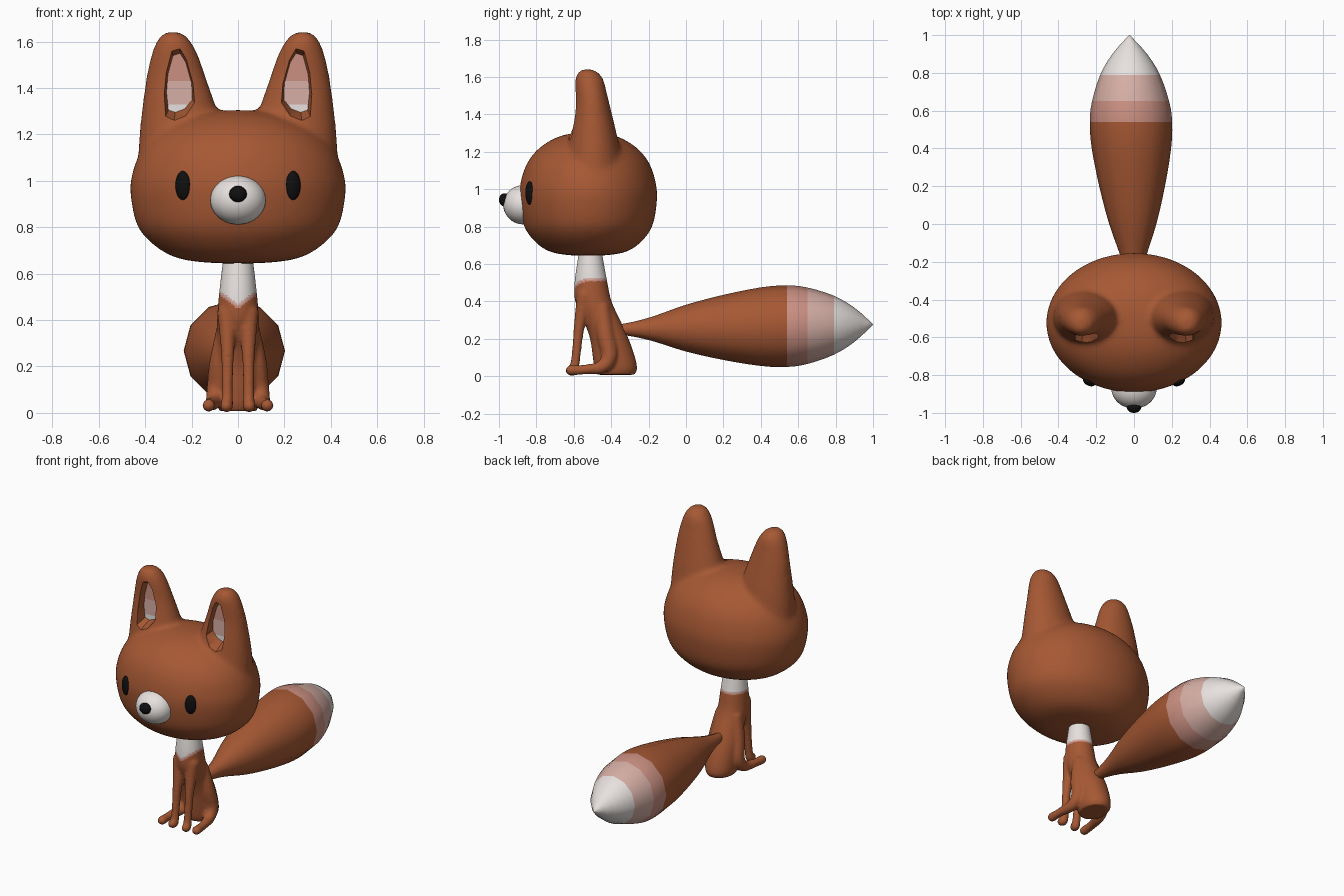
import bpy, bmesh, math
from mathutils import Vector, Matrix

if "Cube" in bpy.data.objects:
    bpy.data.objects.remove(bpy.data.objects["Cube"], do_unlink=True)


def material(name, rgb):
    m = bpy.data.materials.new(name)
    m.use_nodes = True
    m.diffuse_color = (*rgb, 1)
    m.node_tree.nodes["Principled BSDF"].inputs["Base Color"].default_value = (*rgb, 1)
    return m


RUST = material("rust fur", (0.38, 0.098, 0.034))
PINK = material("dusty pink", (0.60, 0.28, 0.225))
PALE = material("pale pink", (0.67, 0.43, 0.38))
WHITE = material("white fur", (0.80, 0.755, 0.73))
BLACK = material("black", (0.005, 0.005, 0.005))
FUR = [RUST, PINK, PALE, WHITE]


def make(name, bm, mats):
    bmesh.ops.recalc_face_normals(bm, faces=bm.faces)
    mesh = bpy.data.meshes.new(name)
    bm.to_mesh(mesh)
    bm.free()
    for m in mats:
        mesh.materials.append(m)
    mesh.polygons.foreach_set("use_smooth", [True] * len(mesh.polygons))
    ob = bpy.data.objects.new(name, mesh)
    bpy.context.collection.objects.link(ob)
    return ob


def activate(ob):
    bpy.ops.object.select_all(action='DESELECT')
    ob.select_set(True)
    bpy.context.view_layer.objects.active = ob


def spline(rows, steps):
    """Smooth curve through rows of numbers."""
    p = [Vector(r) for r in rows]
    p = [p[0]] + p + [p[-1]]
    out = []
    for a, b, c, d in zip(p, p[1:], p[2:], p[3:]):
        for i in range(steps):
            t = i / steps
            out.append(0.5 * (2 * b + (c - a) * t + (2 * a - 5 * b + 4 * c - d) * t * t
                              + (3 * b - a - 3 * c + d) * t ** 3))
    return out + [p[-1]]


def loft(bm, rows, sides=48, steps=5, upright=True):
    """Closed skin over elliptical rings given as x, y, z, width, depth."""
    rings = []
    for x, y, z, rx, ry in spline(rows, steps):
        ring = []
        for i in range(sides):
            a = math.tau * i / sides
            u, v = rx * math.cos(a), ry * math.sin(a)
            ring.append(bm.verts.new((x + u, y + v, z) if upright else (x + u, y, z + v)))
        rings.append(ring)
    for low, high in zip(rings, rings[1:]):
        for i in range(sides):
            j = (i + 1) % sides
            bm.faces.new((low[i], low[j], high[j], high[i]))
    bm.faces.new(rings[0][::-1])
    bm.faces.new(rings[-1])


def limb(bm, rows):
    """Row of overlapping balls along a path of x, y, z, radius."""
    for x, y, z, r in spline(rows, 8):
        bmesh.ops.create_icosphere(bm, subdivisions=2, radius=r,
                                   matrix=Matrix.Translation((x, y, z)))


def blend(ob, voxel, rounds):
    """Fuse overlapping shells and soften the joins."""
    activate(ob)
    mod = ob.modifiers.new("fuse", 'REMESH')
    mod.mode, mod.voxel_size, mod.use_smooth_shade = 'VOXEL', voxel, True
    bpy.ops.object.modifier_apply(modifier=mod.name)
    mod = ob.modifiers.new("soften", 'SMOOTH')
    mod.factor, mod.iterations = 0.5, rounds
    bpy.ops.object.modifier_apply(modifier=mod.name)


def ellipsoid(name, place, size, mat, turn=0):
    bm = bmesh.new()
    xf = (Matrix.Translation(place) @ Matrix.Rotation(turn, 4, 'Z')
          @ Matrix.Diagonal((*size, 1)))
    bmesh.ops.create_uvsphere(bm, u_segments=32, v_segments=20, radius=1, matrix=xf)
    return make(name, bm, [mat])


# Head: wide skull with two tall ears
bm = bmesh.new()
skull = [(0.02, 0.643), (0.35, 0.65), (0.6, 0.673), (0.8, 0.73), (0.94, 0.81),
         (1, 0.94), (0.985, 1.03), (0.9, 1.13), (0.74, 1.21), (0.5, 1.27),
         (0.25, 1.298), (0.02, 1.305)]
loft(bm, [(0, -0.523, z, 0.463 * f, 0.368 * f) for f, z in skull], sides=64)
ear = [(0.27, -0.50, 1.0, 0.165, 0.16), (0.245, -0.495, 1.15, 0.183, 0.15),
       (0.25, -0.495, 1.28, 0.167, 0.128), (0.266, -0.50, 1.44, 0.13, 0.095),
       (0.272, -0.51, 1.53, 0.105, 0.083), (0.276, -0.517, 1.59, 0.08, 0.075),
       (0.28, -0.525, 1.63, 0.05, 0.05), (0.28, -0.527, 1.642, 0.015, 0.02)]
for s in (1, -1):
    loft(bm, [(s * x, y, z, rx, ry) for x, y, z, rx, ry in ear])
head = make("head", bm, FUR)
blend(head, 0.014, 14)

# Ear hollows with a banded lining
hollow = [(0.30, 1.305), (0.27, 1.295), (0.23, 1.31), (0.197, 1.35), (0.2, 1.42),
          (0.225, 1.51), (0.25, 1.55), (0.28, 1.54), (0.302, 1.46), (0.308, 1.38)]
bm = bmesh.new()
for s in (1, -1):
    back, front = [[bm.verts.new((s * (0.25 + (x - 0.25) * k), y, 1.42 + (z - 1.42) * k))
                    for x, z in hollow] for y, k in ((-0.545, 1), (-0.72, 1.6))]
    bm.faces.new(back)
    bm.faces.new(front[::-1])
    for i in range(len(hollow)):
        j = (i + 1) % len(hollow)
        bm.faces.new((back[i], front[i], front[j], back[j]))
for z in (1.33, 1.43):
    bmesh.ops.bisect_plane(bm, geom=bm.verts[:] + bm.edges[:] + bm.faces[:],
                           plane_co=(0, 0, z), plane_no=(0, 0, 1))
for f in bm.faces:
    if min(v.co.y for v in f.verts) > -0.55:
        z = f.calc_center_median().z
        f.material_index = 3 if z < 1.33 else 2 if z < 1.43 else 1
cutter = make("ear_cutter", bm, FUR)
cutter.hide_render = True
activate(head)
cut = head.modifiers.new("hollow", 'BOOLEAN')
cut.operation, cut.solver, cut.object = 'DIFFERENCE', 'EXACT', cutter
bpy.ops.object.modifier_apply(modifier=cut.name)
bpy.data.objects.remove(cutter, do_unlink=True)
activate(head)
bpy.ops.object.shade_smooth_by_angle(angle=math.radians(35))

# Face
for side, s in (("left", 1), ("right", -1)):
    ellipsoid(side + "_eye", (s * 0.238, -0.836, 0.98), (0.034, 0.02, 0.062), BLACK,
              s * math.radians(26))
ellipsoid("muzzle", (0, -0.87, 0.917), (0.12, 0.107, 0.105), WHITE)
ellipsoid("nose", (0, -0.971, 0.943), (0.038, 0.029, 0.035), BLACK)

# Seated body: torso, slim front legs, folded hind legs
bm = bmesh.new()
loft(bm, [(0, -0.375, 0.008, 0.08, 0.10), (0, -0.375, 0.04, 0.092, 0.113),
          (0, -0.385, 0.1, 0.097, 0.113), (0, -0.41, 0.2, 0.098, 0.103),
          (0, -0.45, 0.3, 0.092, 0.098), (0, -0.495, 0.4, 0.09, 0.097),
          (0, -0.508, 0.5, 0.083, 0.088), (0, -0.511, 0.65, 0.066, 0.064),
          (0, -0.511, 0.72, 0.058, 0.056)])
for s in (1, -1):
    limb(bm, [(s * 0.045, -0.54, 0.43, 0.046), (s * 0.045, -0.57, 0.27, 0.031),
              (s * 0.046, -0.588, 0.11, 0.025), (s * 0.047, -0.60, 0.035, 0.027),
              (s * 0.05, -0.617, 0.03, 0.027)])
    limb(bm, [(s * 0.05, -0.45, 0.36, 0.045), (s * 0.075, -0.43, 0.22, 0.05),
              (s * 0.09, -0.41, 0.11, 0.046), (s * 0.105, -0.45, 0.05, 0.036),
              (s * 0.122, -0.54, 0.036, 0.027), (s * 0.126, -0.615, 0.032, 0.028)])
body = make("body", bm, FUR)
blend(body, 0.008, 5)

# White bib dipping to a point at the chest
for p in body.data.polygons:
    x, y, z = p.center
    edge = 0.45 + 0.7 * abs(x) if y < -0.53 else 0.505
    p.material_index = 3 if z > edge + 0.022 else 2 if z > edge + 0.01 else 1 if z > edge else 0

# Tail: twelve-sided brush with coloured bands
brush = [(-0.36, 0.028), (-0.3, 0.036), (-0.18, 0.065), (0, 0.125), (0.2, 0.174),
         (0.4, 0.21), (0.54, 0.218), (0.65, 0.204), (0.79, 0.158), (0.9, 0.092),
         (1, 0.002)]
bm = bmesh.new()
loft(bm, [(-0.018 * (y + 0.36), y, 0.25 + 0.027 * (y + 0.36) / 1.36, r, r)
          for y, r in brush], sides=12, steps=3, upright=False)
tail = make("tail", bm, FUR)
for p in tail.data.polygons:
    p.material_index = sum(p.center.y > edge for edge in (0.54, 0.65, 0.79))
